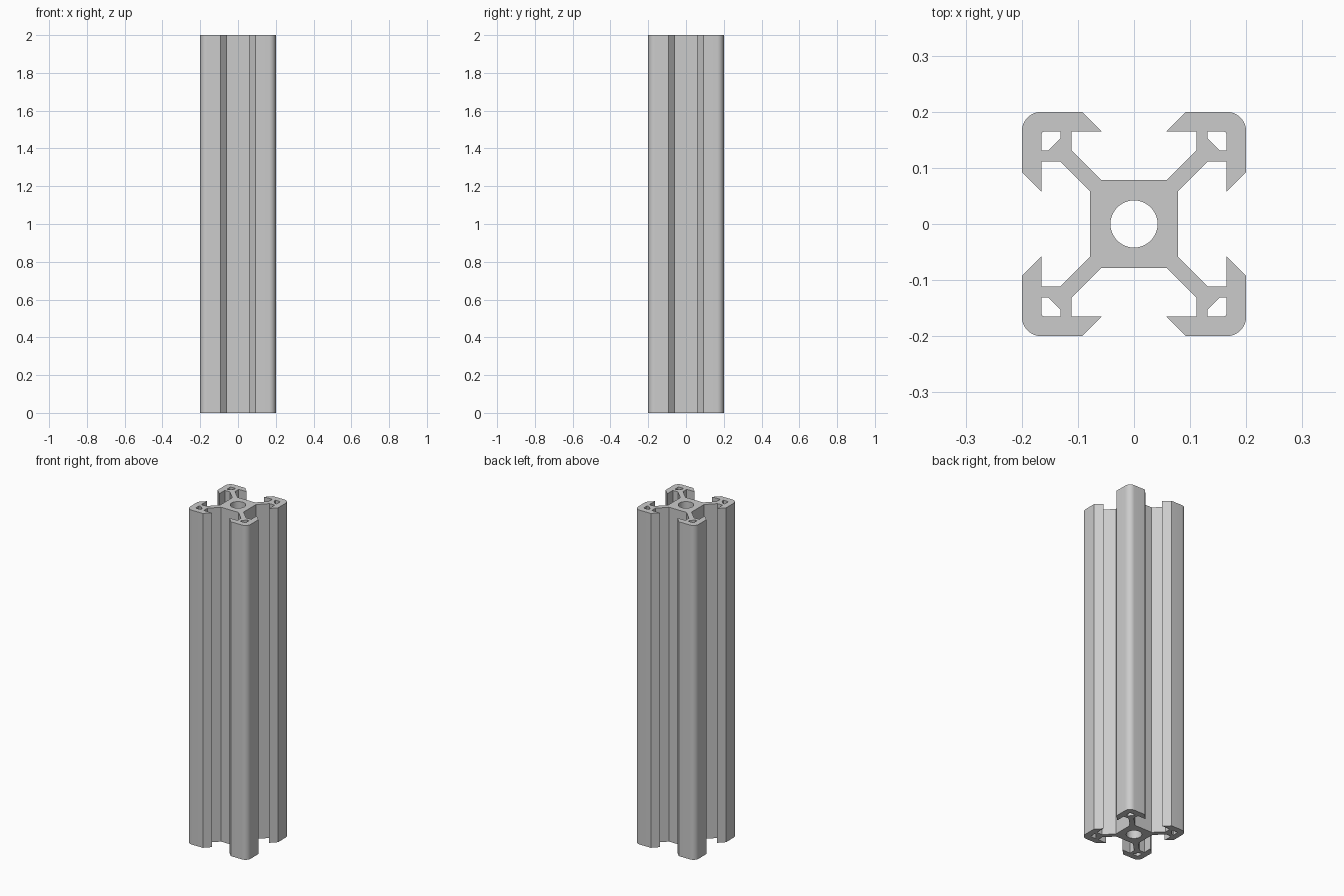
import bpy
import bmesh
from math import pi, sin, cos
from mathutils import Matrix, Vector

cube = bpy.data.objects.get("Cube")
if cube:
    bpy.data.objects.remove(cube, do_unlink=True)

LENGTH = 2.0
HALF = 0.2        # half the outer width
CORNER = 0.035    # outer corner radius
BORE = 0.042      # central bore radius


def arc(cx, cy, radius, start, end, steps):
    angles = [start + (end - start) * i / steps for i in range(steps + 1)]
    return [(cx + radius * cos(a), cy + radius * sin(a)) for a in angles]


def swap(points):
    """Mirror across the diagonal, keeping the winding order."""
    return [(y, x) for x, y in reversed(points)]


def turn(points, quarter):
    rotation = Matrix.Rotation(quarter * pi / 2, 2)
    return [tuple(rotation @ Vector(p)) for p in points]


# Outline of one corner: web, inner ledge, hooked lip, rounded outside
side = [(0.078, 0.058), (0.131, 0.111), (0.165, 0.111), (0.165, 0.058), (HALF, 0.093)]
centre = HALF - CORNER
corner = side + arc(centre, centre, CORNER, 0, pi / 2, 8) + swap(side)

# Hollow pocket inside one corner
pocket_side = [(0.131, 0.153), (0.153, 0.131), (0.165, 0.131)]
pocket = pocket_side[1:] + arc(0.159, 0.159, 0.006, 0, pi / 2, 4) + swap(pocket_side[1:])

# Full cross-section: outline, four pockets and the bore
outline = [p for q in range(4) for p in turn(corner, q)]
loops = [outline] + [turn(pocket, q) for q in range(4)]
loops.append(arc(0, 0, BORE, 0, 2 * pi, 40)[:-1])

bm = bmesh.new()
edges = []
for loop in loops:
    verts = [bm.verts.new((x, y, 0)) for x, y in loop]
    edges += [bm.edges.new((a, b)) for a, b in zip(verts, verts[1:] + verts[:1])]
bmesh.ops.triangle_fill(bm, edges=edges, use_beauty=True, normal=(0, 0, 1))

# Extrude the section to full length
result = bmesh.ops.extrude_face_region(bm, geom=bm.faces[:], use_keep_orig=True)
top = [v for v in result["geom"] if isinstance(v, bmesh.types.BMVert)]
bmesh.ops.translate(bm, verts=top, vec=(0, 0, LENGTH))
bmesh.ops.recalc_face_normals(bm, faces=bm.faces[:])

mesh = bpy.data.meshes.new("slotted_rail")
bm.to_mesh(mesh)
bm.free()
rail = bpy.data.objects.new("slotted_rail", mesh)
bpy.context.collection.objects.link(rail)

# Bare aluminium colour
colour = (0.6, 0.6, 0.6, 1)
material = bpy.data.materials.new("aluminium_grey")
material.use_nodes = True
material.diffuse_color = colour
material.node_tree.nodes["Principled BSDF"].inputs["Base Color"].default_value = colour
mesh.materials.append(material)

# Smooth the rounded corners and bore, keep the slots crisp
bpy.ops.object.select_all(action="DESELECT")
rail.select_set(True)
bpy.context.view_layer.objects.active = rail
bpy.ops.object.shade_smooth_by_angle(angle=pi / 6)
